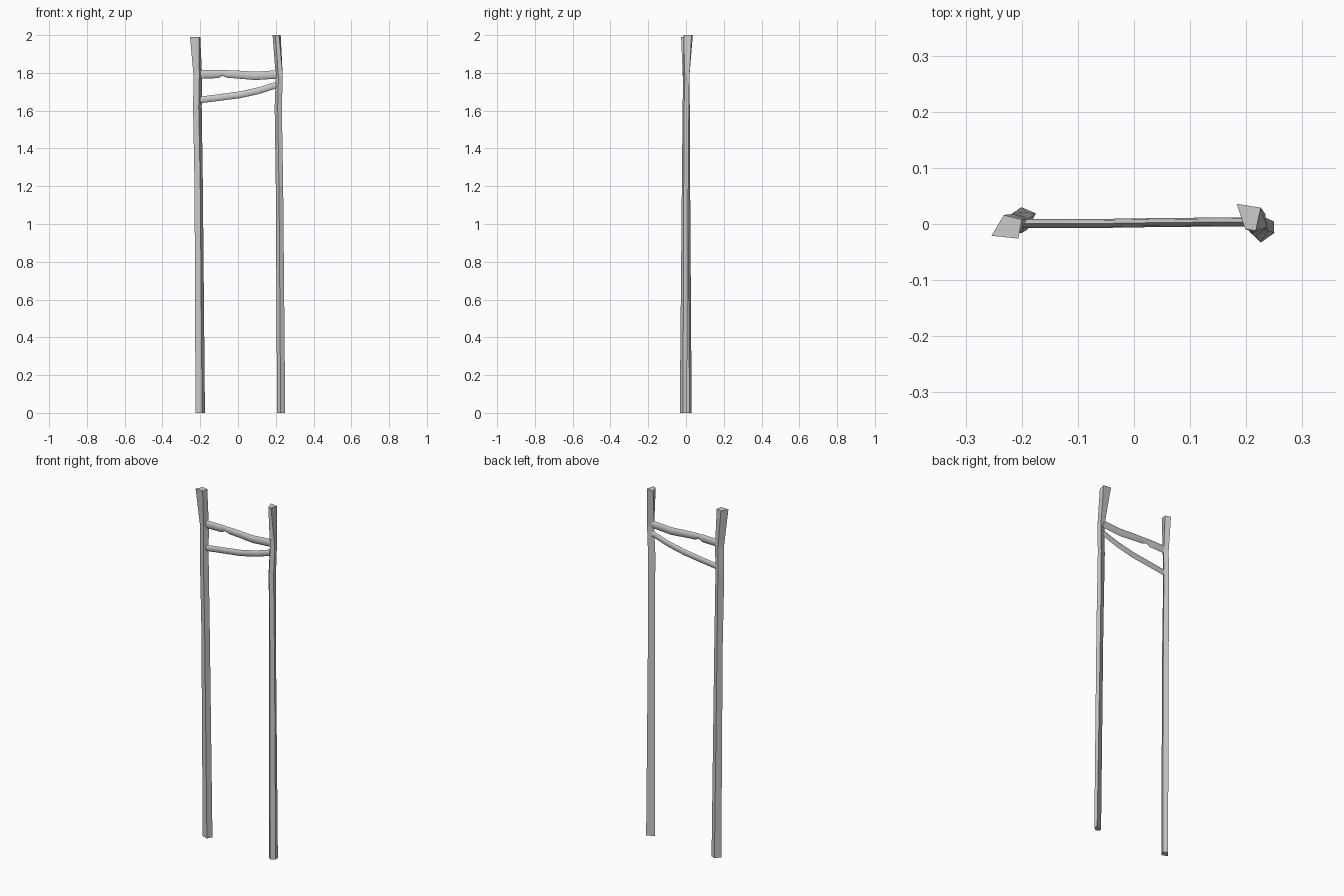
import bpy, bmesh
from math import cos, sin, pi

if "Cube" in bpy.data.objects:
    bpy.data.objects.remove(bpy.data.objects["Cube"])


def loft(name, rings, smooth=False):
    """Skin a list of equal-length point rings and cap both ends."""
    bm = bmesh.new()
    loops = [[bm.verts.new(p) for p in ring] for ring in rings]
    n = len(loops[0])
    for a, b in zip(loops, loops[1:]):
        for i in range(n):
            j = (i + 1) % n
            bm.faces.new((a[i], a[j], b[j], b[i]))
    bm.faces.new(loops[0][::-1])
    bm.faces.new(loops[-1])
    bmesh.ops.recalc_face_normals(bm, faces=bm.faces)
    mesh = bpy.data.meshes.new(name)
    bm.to_mesh(mesh)
    bm.free()
    ob = bpy.data.objects.new(name, mesh)
    bpy.context.collection.objects.link(ob)
    if smooth:
        bpy.context.view_layer.objects.active = ob
        ob.select_set(True)
        bpy.ops.object.shade_smooth_by_angle(angle=0.7)
        ob.select_set(False)
    return ob


def post(name, sections):
    """Rough-hewn post from (z, four xy corners) sections."""
    loft(name, [[(x, y, z) for x, y in corners] for z, corners in sections])


def rung(name, stations, half_y, sides=8):
    """Bent stick from (x, y, top z, bottom z) stations."""
    rings = []
    for x, y, top, bottom in stations:
        c, h = (top + bottom) / 2, (top - bottom) / 2
        rings.append([(x, y + half_y * cos(2 * pi * i / sides),
                       c + h * sin(2 * pi * i / sides)) for i in range(sides)])
    loft(name, rings, True)


# Uprights: slightly twisted, kinked near the top
post("left_post", [
    (0.00, [(-.225, .002), (-.190, -.010), (-.175, .019), (-.201, .030)]),
    (1.20, [(-.230, -.003), (-.200, -.016), (-.186, .010), (-.212, .022)]),
    (1.62, [(-.238, -.006), (-.208, -.017), (-.192, .008), (-.216, .020)]),
    (1.78, [(-.235, -.008), (-.205, -.017), (-.190, .008), (-.215, .018)]),
    (1.99, [(-.254, -.021), (-.206, -.026), (-.200, .008), (-.232, .016)]),
])
post("right_post", [
    (0.00, [(.207, -.014), (.226, -.033), (.250, -.016), (.249, .005), ]),
    (1.20, [(.200, -.004), (.217, -.022), (.239, -.012), (.232, .012)]),
    (1.62, [(.194, .000), (.210, -.018), (.232, -.010), (.230, .015)]),
    (1.78, [(.200, .003), (.214, -.015), (.237, -.006), (.234, .018)]),
    (2.00, [(.183, .036), (.198, -.009), (.217, -.012), (.226, .029)]),
])

# Upper crossbar with a small notch underneath
rung("upper_rung", [
    (-.205, .001, 1.815, 1.770), (-.105, .001, 1.816, 1.772),
    (-.083, .001, 1.815, 1.784), (-.055, .001, 1.814, 1.774),
    (.000, .002, 1.812, 1.770), (.090, .003, 1.806, 1.762),
    (.210, .004, 1.814, 1.770),
], .008)

# Lower crossbar, sloping up to the right
rung("lower_rung", [
    (-.210, .001, 1.673, 1.638), (-.100, .002, 1.687, 1.652),
    (.010, .002, 1.702, 1.666), (.110, .003, 1.724, 1.688),
    (.210, .004, 1.756, 1.720),
], .007)
